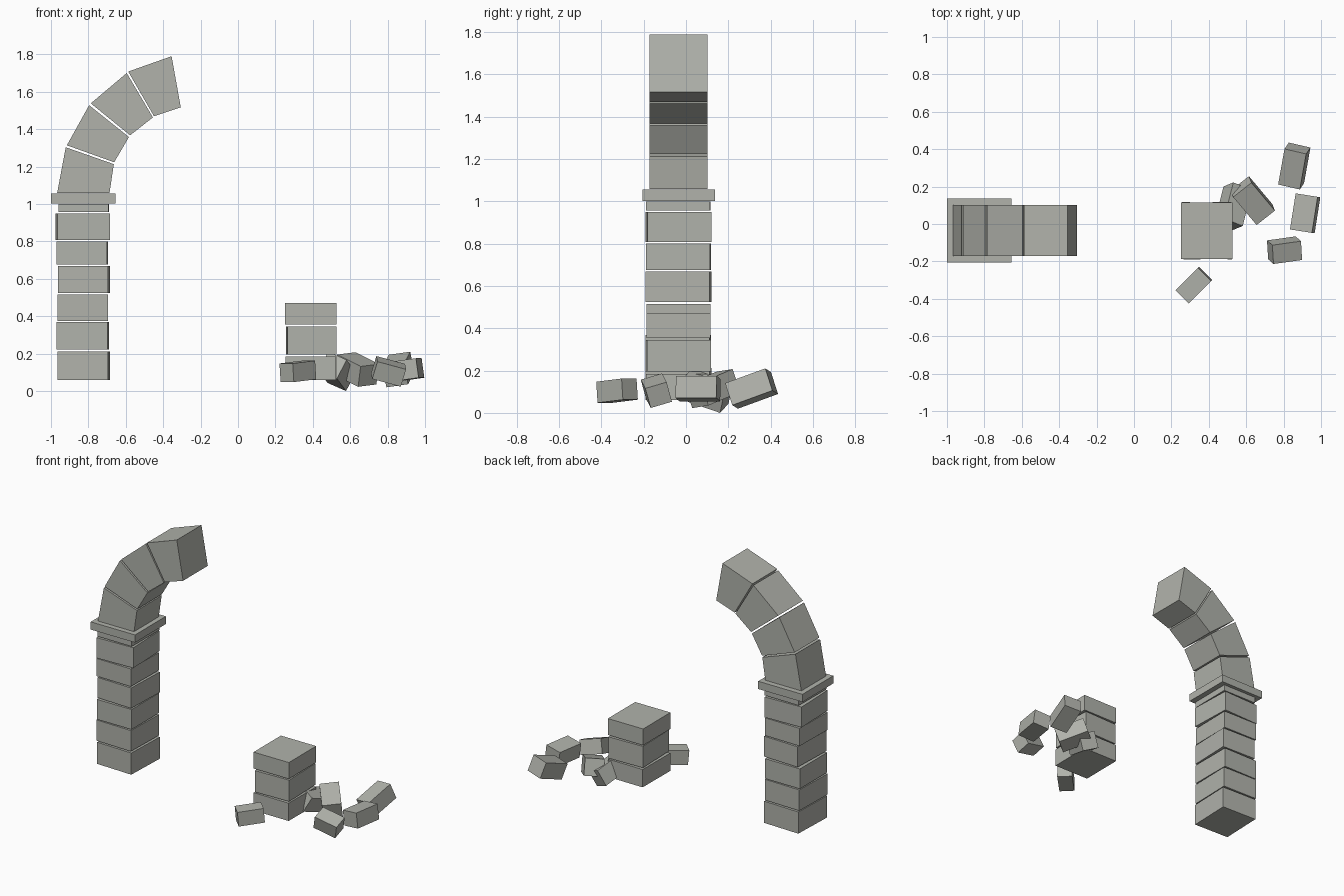
import bpy, bmesh
from math import radians
from mathutils import Matrix, Euler, Vector

cube = bpy.data.objects.get("Cube")
if cube:
    bpy.data.objects.remove(cube, do_unlink=True)

stone = bpy.data.materials.new("grey_stone")
stone.use_nodes = True
stone.diffuse_color = (0.44, 0.45, 0.41, 1)
bsdf = next(n for n in stone.node_tree.nodes if n.type == 'BSDF_PRINCIPLED')
bsdf.inputs["Base Color"].default_value = stone.diffuse_color
bsdf.inputs["Roughness"].default_value = 0.9


def add_object(name, bm):
    bmesh.ops.recalc_face_normals(bm, faces=bm.faces)
    mesh = bpy.data.meshes.new(name)
    bm.to_mesh(mesh)
    bm.free()
    mesh.materials.append(stone)
    ob = bpy.data.objects.new(name, mesh)
    bpy.context.collection.objects.link(ob)
    return ob


def block(name, center, size, turn=(0, 0, 0)):
    """Rectangular stone, turned by degrees about its own centre."""
    bm = bmesh.new()
    bmesh.ops.create_cube(bm, size=1, matrix=Matrix.Diagonal((*size, 1)))
    ob = add_object(name, bm)
    ob.location = center
    ob.rotation_euler = Euler([radians(a) for a in turn])


def stack(name, layers, depth):
    """Pile of stones: bottom, top, centre x, width, yaw."""
    for i, (z0, z1, x, width, yaw) in enumerate(layers, 1):
        block(f"{name}_{i}", (x, -0.036, (z0 + z1) / 2),
              (width, depth, z1 - z0), (0, 0, yaw))


def wedge(name, profile, y0, y1):
    """Arch stone: side profile in x and z, extruded along y."""
    bm = bmesh.new()
    face = bm.faces.new([bm.verts.new((x, y0, z)) for x, z in profile])
    new = bmesh.ops.extrude_face_region(bm, geom=[face])["geom"]
    bmesh.ops.translate(bm, vec=Vector((0, y1 - y0, 0)),
                        verts=[v for v in new if isinstance(v, bmesh.types.BMVert)])
    add_object(name, bm)


# Standing column
stack("column_block", [
    (0.06, 0.212, -0.825, 0.272, -2),
    (0.222, 0.368, -0.83, 0.272, -1.5),
    (0.375, 0.515, -0.83, 0.27, 0),
    (0.525, 0.668, -0.823, 0.266, -2),
    (0.676, 0.80, -0.832, 0.27, -1),
    (0.807, 0.95, -0.83, 0.28, 2),
    (0.958, 1.0, -0.825, 0.266, -0.5)], 0.303)

# Capital slab
block("column_capital", (-0.828, -0.034, 1.029), (0.344, 0.342, 0.054))

# Broken arch, four wedge stones
arch = [
    [(-0.967, 1.058), (-0.687, 1.058), (-0.664, 1.213), (-0.921, 1.303)],
    [(-0.915, 1.314), (-0.662, 1.223), (-0.583, 1.358), (-0.796, 1.528)],
    [(-0.787, 1.538), (-0.577, 1.367), (-0.455, 1.463), (-0.595, 1.70)],
    [(-0.587, 1.708), (-0.449, 1.469), (-0.306, 1.517), (-0.355, 1.79)]]
for i, profile in enumerate(arch, 1):
    wedge(f"arch_stone_{i}", profile, -0.172, 0.102)

# Stump of the fallen column
stack("stump_block", [
    (0.06, 0.185, 0.39, 0.272, -0.5),
    (0.195, 0.345, 0.391, 0.262, 1.5),
    (0.355, 0.47, 0.389, 0.274, 0)], 0.303)

# Fallen rubble
rubble = [
    ((0.32, -0.326, 0.105), (0.17, 0.10, 0.10), (0, -5, 45)),
    ((0.915, 0.057, 0.115), (0.12, 0.195, 0.105), (0, -8, -9)),
    ((0.857, 0.31, 0.115), (0.12, 0.205, 0.112), (20, -8, -13)),
    ((0.805, -0.14, 0.105), (0.16, 0.105, 0.10), (17, 15, 8)),
    ((0.635, 0.125, 0.115), (0.205, 0.125, 0.115), (6, 18, -50)),
    ((0.53, 0.095, 0.105), (0.115, 0.21, 0.115), (-20, 22, -22))]
for i, (center, size, turn) in enumerate(rubble, 1):
    block(f"rubble_{i}", center, size, turn)
